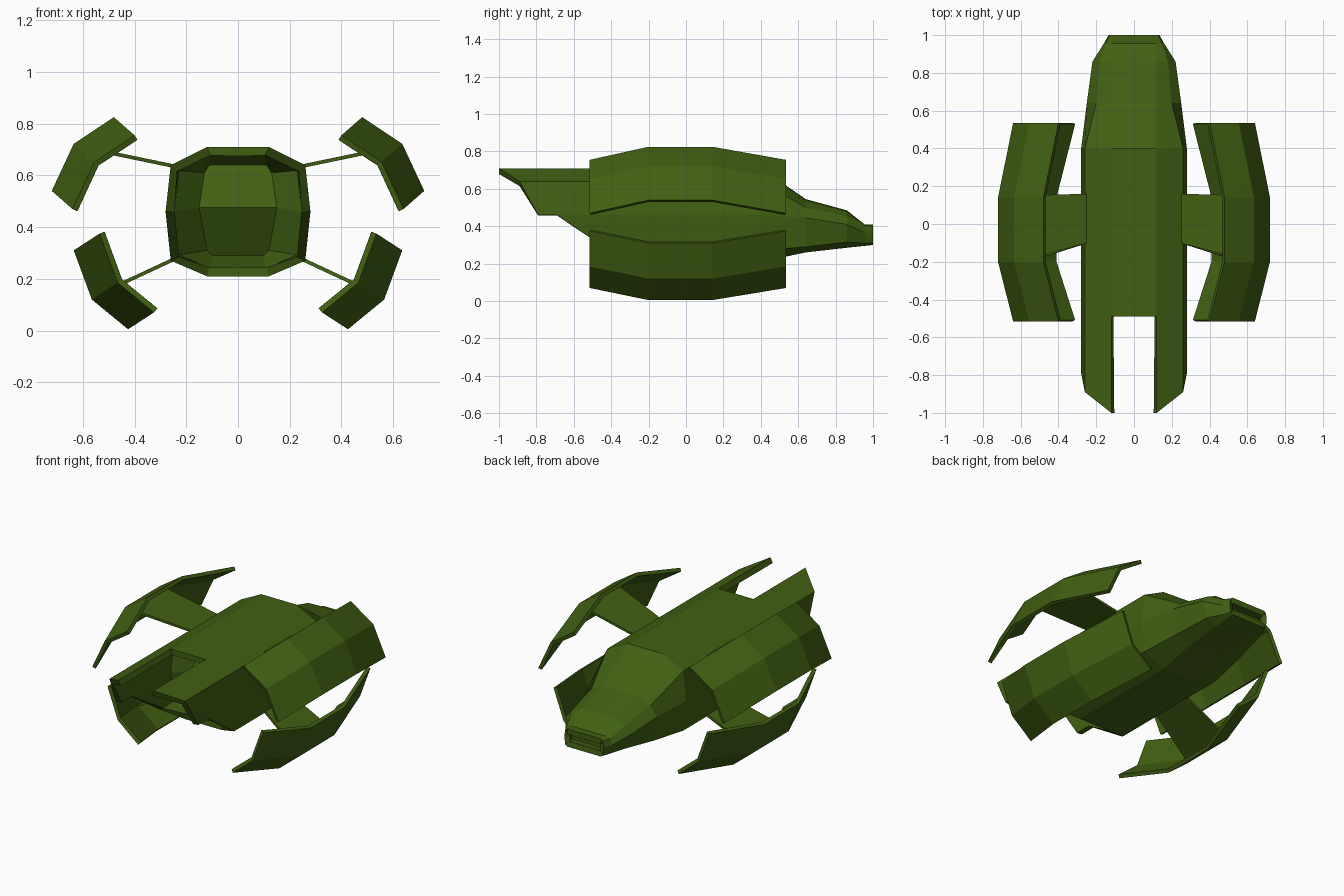
import bpy, bmesh

cube = bpy.data.objects.get("Cube")
if cube:
    bpy.data.objects.remove(cube)

green = bpy.data.materials.new("olive_green")
green.use_nodes = True
COLOR = (0.052, 0.117, 0.006, 1)
green.diffuse_color = COLOR
green.node_tree.nodes["Principled BSDF"].inputs["Base Color"].default_value = COLOR


def make(name, polygons, thickness=0.0, offset=-1.0, mirror=True):
    """Weld polygons (lists of points) into an object, mirrored and thickened."""
    bm = bmesh.new()
    for poly in polygons:
        bm.faces.new([bm.verts.new(p) for p in poly])
    bmesh.ops.remove_doubles(bm, verts=bm.verts, dist=0.0005)
    mesh = bpy.data.meshes.new(name)
    bm.to_mesh(mesh)
    bm.free()
    mesh.materials.append(green)
    obj = bpy.data.objects.new(name, mesh)
    bpy.context.collection.objects.link(obj)
    if mirror:
        mod = obj.modifiers.new("mirror", "MIRROR")
        mod.use_clip = True
    if thickness:
        mod = obj.modifiers.new("thickness", "SOLIDIFY")
        mod.thickness = thickness
        mod.offset = offset
    return obj


def loft(rings):
    """Quads between successive rings of points."""
    return [[a[i], a[i + 1], b[i + 1], b[i]]
            for a, b in zip(rings, rings[1:]) for i in range(len(a) - 1)]


def ring(y, profile):
    return [(x, y, z) for x, z in profile]


# Half cross-sections of the hull, top centre to bottom centre
body = [(0, .71), (.12, .71), (.26, .64), (.28, .46), (.26, .27), (.12, .21), (0, .21)]
canopy = [(0, .545), (.12, .54), (.2, .50), (.25, .445), (.225, .29), (.12, .26), (0, .26)]
brow = [(0, .485), (.12, .48), (.18, .455), (.22, .41), (.185, .315), (.12, .285), (0, .285)]
snout = [(0, .41), (.12, .41), (.15, .405), (.16, .365), (.145, .31), (.12, .295), (0, .295)]
tip = [(0, .41), (.115, .41), (.13, .40), (.135, .36), (.13, .31), (.115, .30), (0, .30)]
BACK = -.2

# Front ends of each hull strip: y values along its two long edges
fronts = [([-.49], [-.49]), ([-1, -.49], [-.89]), ([-.89], [-.79, -.69]),
          ([-.69], [-.41]), ([-.41], [-.33]), ([-.33], [-.33])]
hull = []
for i, (left, right) in enumerate(fronts):
    (xa, za), (xb, zb) = body[i], body[i + 1]
    hull.append([(xa, y, za) for y in [BACK] + left[::-1]] +
                [(xb, y, zb) for y in right + [BACK]])
hull += loft([ring(BACK, body), ring(.4, body), ring(.64, canopy),
              ring(.86, brow), ring(.955, snout), ring(1, tip)])
make("hull", hull, .035)

# Wall closing the hollow nose
make("nose_wall", [ring(.95, tip)])

# Tapered recess inside the open front, with a ridged rear wall
mouth = ring(-.31, [(x * .88, .46 + (z - .46) * .88) for x, z in body])
throat = [(0, -.14, .64), (.11, -.14, .64), (.13, -.14, .61), (.15, -.25, .475),
          (.12, -.14, .31), (.1, -.14, .29), (0, -.14, .29)]
ridge = (0, -.25, .475)
make("recess", loft([mouth, throat]) + [throat[:4] + [ridge], [ridge] + throat[3:]])


# Bent wing panels: a three-point section pulled toward the hull at both ends
def wing(name, section, dx, dz):
    rings = []
    for y, pull in ((-.515, 1), (-.2, 0), (.14, 0), (.535, 1)):
        rings.append([(x - dx * pull, y, z + dz * pull) for x, z in section])
    return make(name, loft(rings), .022, -1)


wing("upper_wings", [(.48, .825), (.635, .722), (.72, .54)], .08, -.07)
wing("lower_wings", [(.635, .31), (.565, .12), (.425, .005)], .1, .065)


# Thin struts joining the wings to the hull
def strut(name, root, end):
    (xa, za), (xb, zb) = root, end
    make(name, [[(xa, -.1, za), (xb, -.2, zb), (xb, .15, zb), (xa, .16, za)]], .014, 0)


strut("upper_struts", (.245, .635), (.63, .715))
strut("lower_struts", (.245, .277), (.56, .13))
